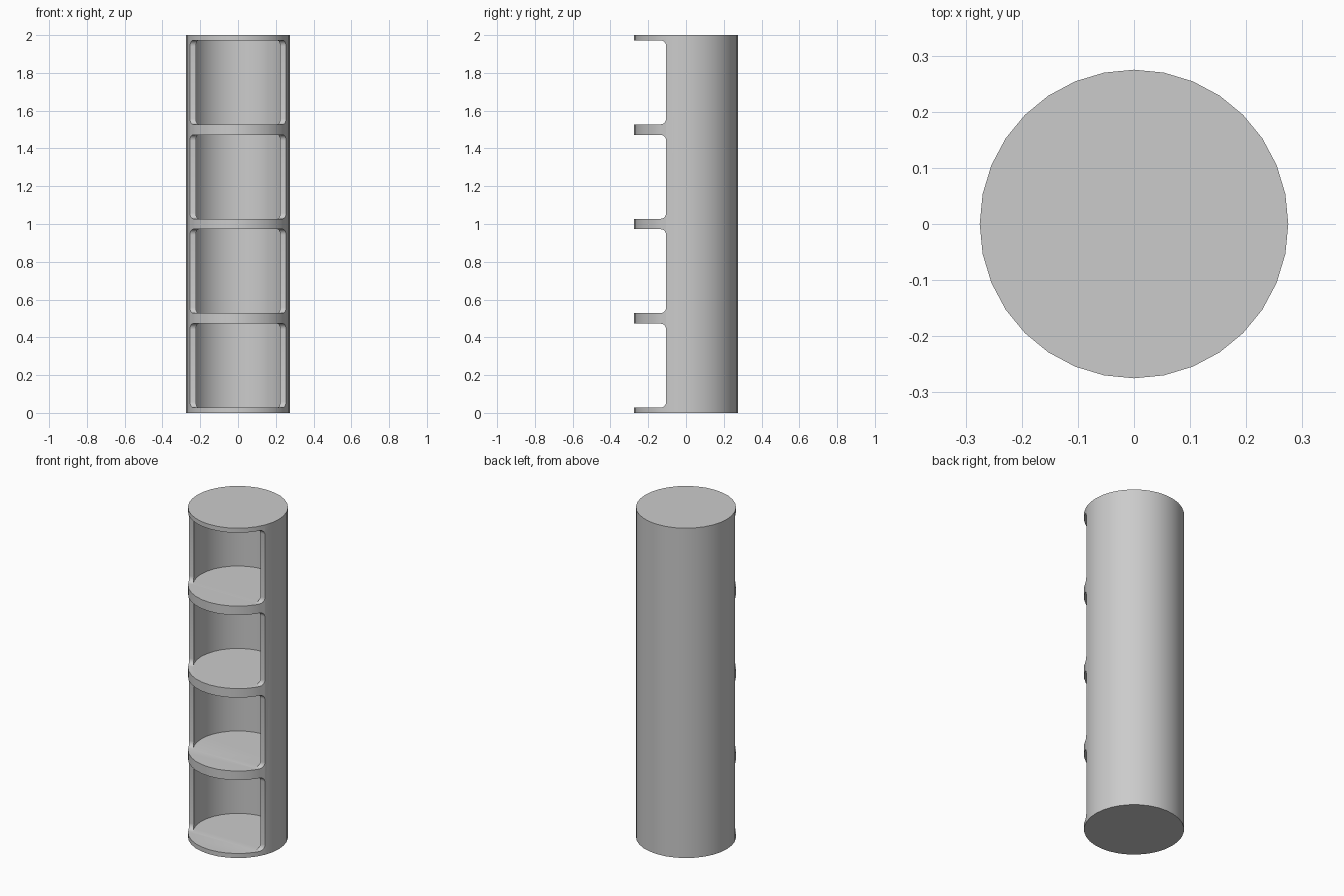
import bpy, bmesh, math

if "Cube" in bpy.data.objects:
    bpy.data.objects.remove(bpy.data.objects["Cube"])

R, T, H, N = 0.275, 0.0275, 2.0, 4     # radius, wall thickness, height, compartments
CUT_Y, FILLET, SIDES = -0.105, 0.03, 32
STEP = H / N


def cylinder(name, radius, z0, z1):
    bpy.ops.mesh.primitive_cylinder_add(vertices=SIDES, radius=radius, depth=z1 - z0,
                                        location=(0, 0, (z0 + z1) / 2))
    ob = bpy.context.object
    ob.name = name
    return ob


def window(name, z0, z1):
    # side profile with rounded back corners, extruded across x
    pts = [(-0.4, z1), (-0.4, z0)]
    for cz, start in ((z0 + FILLET, -90), (z1 - FILLET, 0)):
        for i in range(6):
            a = math.radians(start + 18 * i)
            pts.append((CUT_Y - FILLET + FILLET * math.cos(a), cz + FILLET * math.sin(a)))
    bm = bmesh.new()
    face = bm.faces.new([bm.verts.new((-0.4, y, z)) for y, z in pts])
    ext = bmesh.ops.extrude_face_region(bm, geom=[face])
    bmesh.ops.translate(bm, vec=(0.8, 0, 0),
                        verts=[v for v in ext["geom"] if isinstance(v, bmesh.types.BMVert)])
    bmesh.ops.recalc_face_normals(bm, faces=bm.faces)
    me = bpy.data.meshes.new(name)
    bm.to_mesh(me)
    bm.free()
    ob = bpy.data.objects.new(name, me)
    bpy.context.collection.objects.link(ob)
    return ob


def cut(target, cutter):
    cutter.hide_render = True
    mod = target.modifiers.new("cut", "BOOLEAN")
    mod.operation, mod.solver, mod.object = "DIFFERENCE", "EXACT", cutter
    bpy.context.view_layer.objects.active = target
    bpy.ops.object.modifier_apply(modifier=mod.name)
    bpy.data.objects.remove(cutter)


# round cabinet body
body = cylinder("round_shelf_cabinet", R, 0, H)

# hollow compartments, each opened at the front
for i in range(N):
    low, high = i * STEP + T, (i + 1) * STEP - T
    cut(body, cylinder("compartment_cutter", R - T, low, high))
    cut(body, window("window_cutter", low, high))

bpy.ops.object.select_all(action="DESELECT")
body.select_set(True)
bpy.context.view_layer.objects.active = body
bpy.ops.object.transform_apply(location=True, rotation=True, scale=True)
bpy.ops.object.shade_smooth_by_angle(angle=math.radians(30))
